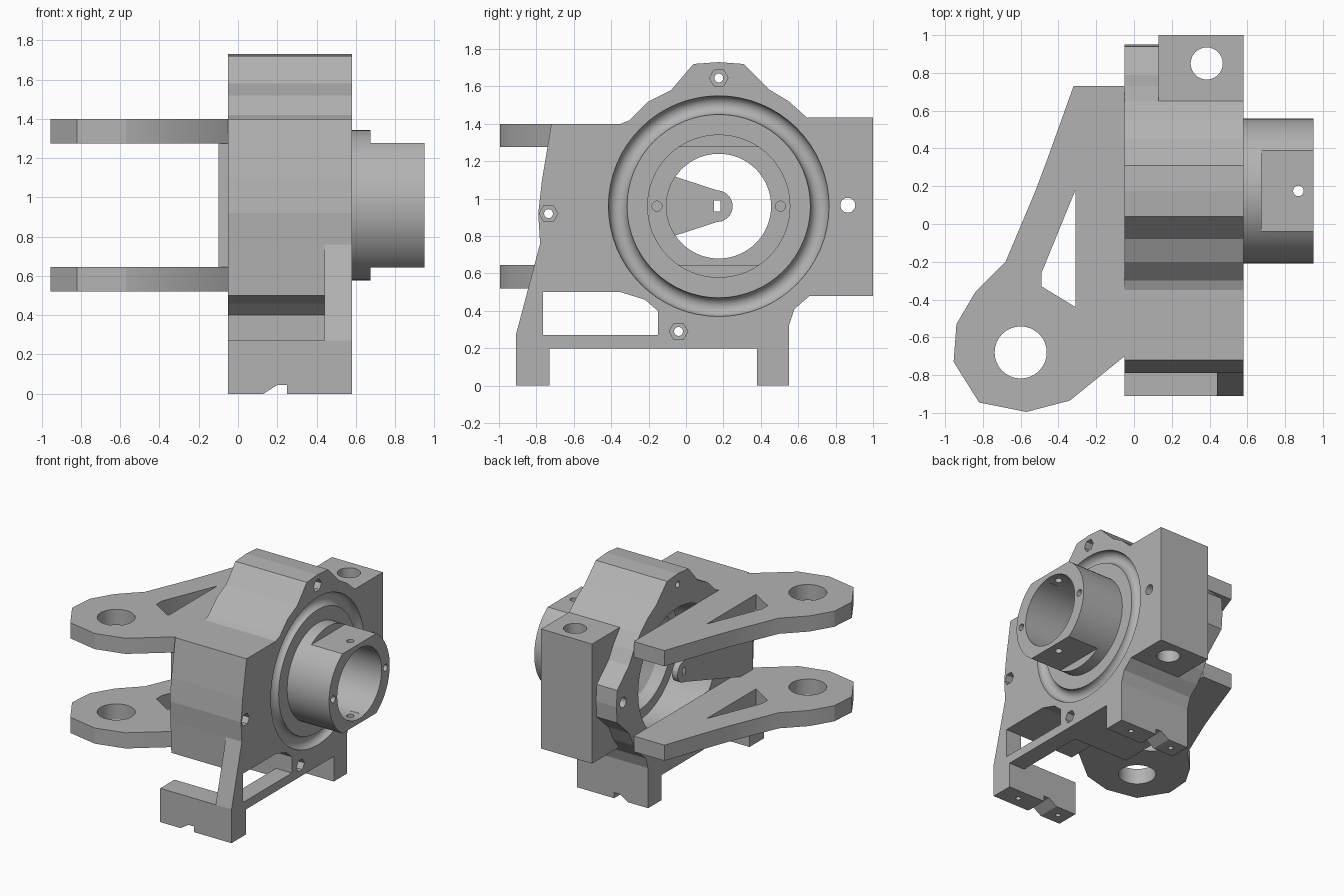
import bpy, bmesh, math
from mathutils import Matrix, Vector

old = bpy.data.objects.get("Cube")
if old:
    bpy.data.objects.remove(old)

GREY = (0.45, 0.45, 0.45, 1)
mat = bpy.data.materials.new("plain grey")
mat.use_nodes = True
mat.diffuse_color = GREY
mat.node_tree.nodes["Principled BSDF"].inputs["Base Color"].default_value = GREY

CY, CZ = 0.175, 0.96          # bore axis
X0, X1 = -0.05, 0.58          # housing thickness


def finish(bm, name):
    bmesh.ops.recalc_face_normals(bm, faces=bm.faces)
    mesh = bpy.data.meshes.new(name)
    bm.to_mesh(mesh)
    bm.free()
    mesh.materials.append(mat)
    ob = bpy.data.objects.new(name, mesh)
    bpy.context.collection.objects.link(ob)
    return ob


def prism(name, pts, axis, a, b):
    """Extrude a 2D outline along x, y or z from a to b."""
    place = {"x": lambda p: (a, p[0], p[1]),
             "y": lambda p: (p[0], a, p[1]),
             "z": lambda p: (p[0], p[1], a)}[axis]
    bm = bmesh.new()
    face = bm.faces.new([bm.verts.new(place(p)) for p in pts])
    new = bmesh.ops.extrude_face_region(bm, geom=[face])["geom"]
    step = Vector([(b - a) * (k == axis) for k in "xyz"])
    bmesh.ops.translate(bm, vec=step, verts=[v for v in new if isinstance(v, bmesh.types.BMVert)])
    return finish(bm, name)


def circle(u, v, r, n=32):
    return [(u + r * math.cos(2 * math.pi * i / n), v + r * math.sin(2 * math.pi * i / n))
            for i in range(n)]


def rect(u0, v0, u1, v1):
    return [(u0, v0), (u1, v0), (u1, v1), (u0, v1)]


def lathe(name, profile, n=64):
    """Revolve a closed (x, radius) loop around the bore axis."""
    bm = bmesh.new()
    rings = [[bm.verts.new((x, CY + r * math.cos(2 * math.pi * i / n),
                            CZ + r * math.sin(2 * math.pi * i / n))) for i in range(n)]
             for x, r in profile]
    for k, ring in enumerate(rings):
        nxt = rings[(k + 1) % len(rings)]
        for i in range(n):
            j = (i + 1) % n
            bm.faces.new((ring[i], ring[j], nxt[j], nxt[i]))
    return finish(bm, name)


def cut(ob, cutters):
    """Subtract the cutters, bake the result and drop the cutters."""
    for c in cutters:
        c.hide_render = True
        m = ob.modifiers.new("cut", "BOOLEAN")
        m.operation, m.solver, m.object = "DIFFERENCE", "EXACT", c
    dg = bpy.context.evaluated_depsgraph_get()
    dg.update()
    mesh = bpy.data.meshes.new_from_object(ob.evaluated_get(dg))
    ob.modifiers.clear()
    ob.data = mesh
    for c in cutters:
        bpy.data.objects.remove(c)


def smooth(ob):
    bpy.ops.object.select_all(action="DESELECT")
    ob.select_set(True)
    bpy.context.view_layer.objects.active = ob
    bpy.ops.object.shade_smooth_by_angle(angle=math.radians(25))


def bolt_cutters(y, z):
    return [prism("cutter", circle(y, z, 0.024, 16), "x", -0.2, 0.8),
            prism("cutter", circle(y, z, 0.05, 6), "x", 0.5, 0.8)]


# Housing: faceted ring with top and rear lugs
outline = [(-0.72, 1.40), (-0.35, 1.40), (-0.3, 1.42), (-0.2, 1.52), (-0.08, 1.58),
           (0.04, 1.72), (0.175, 1.73), (0.31, 1.72), (0.45, 1.58), (0.55, 1.52),
           (0.65, 1.43), (0.73, 1.33), (0.79, 1.23), (0.94, 1.09), (0.95, 0.96),
           (0.94, 0.83), (0.79, 0.69), (0.73, 0.57), (0.66, 0.48), (0.58, 0.41),
           (0.55, 0.32), (0.55, 0.2), (-0.15, 0.2), (-0.15, 0.40), (-0.22, 0.46),
           (-0.35, 0.50), (-0.77, 0.50), (-0.78, 0.76), (-0.79, 0.92), (-0.77, 1.1)]
housing = prism("housing", outline, "x", X0, X1)
cutters = [prism("cutter", circle(CY, CZ, 0.59, 64), "x", -0.2, 0.8),
           prism("cutter", circle(0.865, 0.965, 0.04, 24), "x", -0.2, 0.8),
           prism("cutter", circle(0.385, 0.85, 0.085), "z", 0.3, 1.6)]
for y, z in ((CY, 1.645), (-0.735, 0.92), (-0.04, 0.29)):
    cutters += bolt_cutters(y, z)
cut(housing, cutters)

# Rear block with a vertical bore and a cross hole
block = prism("rear_block", rect(0.65, 0.48, 1.0, 1.435), "x", 0.13, X1)
cut(block, [prism("cutter", circle(CY, CZ, 0.59, 64), "x", -0.2, 0.8),
            prism("cutter", circle(0.865, 0.965, 0.04, 24), "x", -0.2, 0.8),
            prism("cutter", circle(0.385, 0.85, 0.085), "z", 0.3, 1.6)])
smooth(block)

# Hub: bearing seat, concave groove and hollow spigot
groove = [(X1 - 0.05 * math.sin(math.pi * i / 10), 0.54 + 0.05 * math.cos(math.pi * i / 10))
          for i in range(11)]
hub = lathe("hub", [(X0, 0.59)] + groove +
            [(X1, 0.383), (0.95, 0.383), (0.95, 0.28), (0.45, 0.28), (0.38, 0.38),
             (0.3, 0.42), (0.3, 0.5), (X0, 0.5)])
cutters = [prism("cutter", circle(0.87, CY, 0.028, 16), "z", 0.5, 1.5)]
for s in (-1, 1):
    za, zb = sorted((CZ + s * 0.318, CZ + s * 0.5))
    cutters.append(prism("cutter", rect(0.675, -0.4, 1.1, 0.8), "z", za, zb))
    za, zb = sorted((CZ + s * 0.2, CZ + s * 0.275))
    cutters.append(prism("cutter", circle(0.87, CY, 0.07, 6), "z", za, zb))
    cutters.append(prism("cutter", circle(CY + s * 0.33, CZ, 0.027, 16), "x", 0.75, 1.1))
cut(hub, cutters)
smooth(hub)

# Front strut with the low crossbar
prism("front_strut", [(-0.78, 0.76), (-0.91, 0.27), (-0.91, 0.0), (-0.73, 0.0), (-0.73, 0.2),
                      (-0.15, 0.2), (-0.15, 0.27), (-0.765, 0.27), (-0.765, 0.76)],
      "x", 0.44, X1)

# Feet with a notch and two screw holes underneath
for name, ya, yb, top in (("front_foot", -0.91, -0.73, 0.27), ("rear_foot", 0.38, 0.55, 0.3)):
    foot = prism(name, [(X0, 0), (0.13, 0), (0.2, 0.045), (0.25, 0.045), (0.25, 0),
                        (X1, 0), (X1, top), (X0, top)], "y", ya, yb)
    cut(foot, [prism("cutter", circle(x, (ya + yb) / 2, 0.02, 16), "z", -0.1, 0.15)
               for x in (0.04, 0.42)])

# Pair of lever arms
arm_outline = [(X0, 0.73), (-0.32, 0.73), (-0.46, 0.34), (-0.52, 0.18), (-0.68, -0.2),
               (-0.84, -0.36), (-0.94, -0.53), (-0.955, -0.73), (-0.82, -0.945),
               (-0.57, -0.995), (-0.34, -0.935), (X0, -0.7)]
for name, z in (("lower_arm", 0.52), ("upper_arm", 1.275)):
    arm = prism(name, arm_outline, "z", z, z + 0.125)
    cut(arm, [prism("cutter", circle(-0.6, -0.68, 0.138), "z", z - 0.1, z + 0.3),
              prism("cutter", [(-0.31, 0.18), (-0.49, -0.26), (-0.49, -0.33), (-0.31, -0.44)],
                    "z", z - 0.1, z + 0.3)])
    smooth(arm)

# Tapered tongue plate between the arms, reaching over the bore
tip = [(0.165 + 0.085 * math.sin(a), CZ + 0.085 * math.cos(a))
       for a in [math.pi * i / 10 for i in range(11)]]
tongue = prism("tongue_plate", [(-0.7, 0.64), (-0.7, 1.28), (-0.56, 1.28)] + tip + [(-0.56, 0.64)],
               "x", -0.1, X0)
cut(tongue, [prism("cutter", rect(0.15, 0.93, 0.185, 0.99), "x", -0.2, 0.1)])
